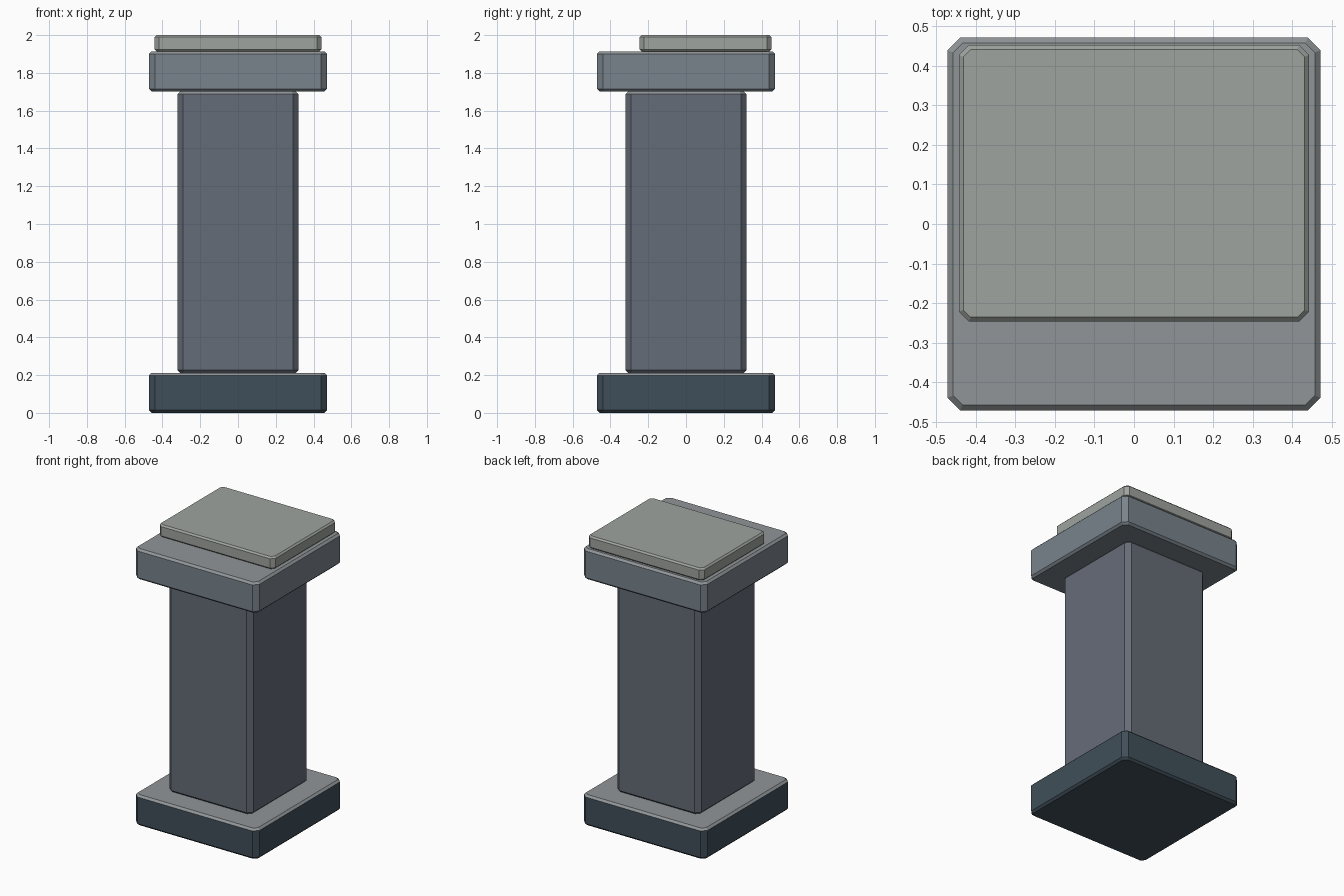
import bpy, bmesh

if "Cube" in bpy.data.objects:
    bpy.data.objects.remove(bpy.data.objects["Cube"])


def material(name, rgb):
    m = bpy.data.materials.new(name)
    m.diffuse_color = tuple((c / 255) ** 2.2 for c in rgb) + (1,)
    m.use_nodes = True
    m.node_tree.nodes["Principled BSDF"].inputs["Base Color"].default_value = m.diffuse_color
    return m


top_stone = material("top_stone", (143, 148, 150))


def octagon(hx, hy, c):
    # Rectangle with cut corners, anticlockwise
    return [(hx, -hy + c), (hx, hy - c), (hx - c, hy), (-hx + c, hy),
            (-hx, hy - c), (-hx, -hy + c), (-hx + c, -hy), (hx - c, -hy)]


def chamfered_block(name, hx, hy, z0, z1, cut, bevel, mat, cy=0, top=top_stone):
    bm = bmesh.new()
    rings = []
    for z, b in ((z0, bevel), (z0 + bevel, 0), (z1 - bevel, 0), (z1, bevel)):
        pts = octagon(hx - b, hy - b, cut - 0.586 * b)
        rings.append([bm.verts.new((x, y + cy, z)) for x, y in pts])
    for lo, hi in zip(rings, rings[1:]):
        for i in range(8):
            j = (i + 1) % 8
            bm.faces.new((lo[i], lo[j], hi[j], hi[i]))
    bm.faces.new(rings[0][::-1])
    bm.faces.new(rings[-1])
    bm.normal_update()
    # Upward faces carry the lighter stone
    for f in bm.faces:
        f.material_index = 1 if f.normal.z > 0.3 else 0
    me = bpy.data.meshes.new(name)
    bm.to_mesh(me)
    bm.free()
    me.materials.append(mat)
    me.materials.append(top)
    ob = bpy.data.objects.new(name, me)
    bpy.context.collection.objects.link(ob)
    return ob


# Plinth, shaft, capital and offset top slab
slab_mat = material("slab_stone", (157, 162, 157))
chamfered_block("base", 0.472, 0.472, 0, 0.212, 0.032, 0.014,
                material("base_stone", (66, 80, 90)))
chamfered_block("shaft", 0.32, 0.32, 0.212, 1.702, 0.03, 0.014,
                material("shaft_stone", (101, 108, 119)))
chamfered_block("capital", 0.472, 0.472, 1.702, 1.914, 0.032, 0.014,
                material("capital_stone", (121, 131, 139)))
chamfered_block("top_slab", 0.443, 0.35, 1.914, 2.0, 0.025, 0.011,
                slab_mat, cy=0.103, top=slab_mat)
